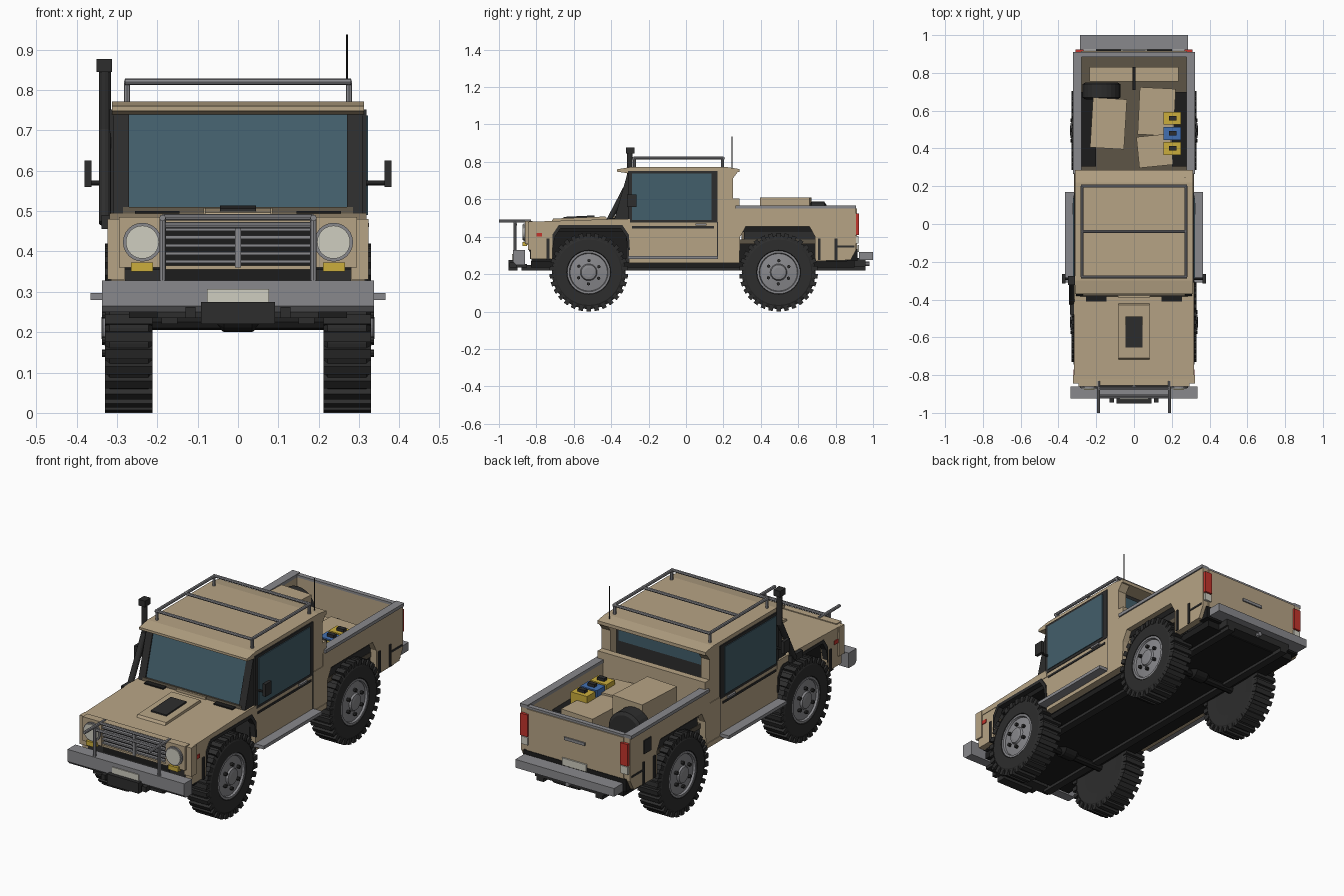
import bpy, bmesh, math
from mathutils import Vector, Matrix


def mat(name, r, g, b):
    m = bpy.data.materials.new(name)
    m.diffuse_color = (r, g, b, 1)
    return m


BEIGE = mat("beige paint", 0.47, 0.37, 0.235)
TAUPE = mat("taupe liner", 0.11, 0.09, 0.062)
BLACK = mat("black", 0.012, 0.012, 0.012)
DARK = mat("dark rubber", 0.026, 0.026, 0.026)
GRAY = mat("gray metal", 0.25, 0.25, 0.265)
GLASS = mat("tinted glass", 0.055, 0.112, 0.145)
RED = mat("red lamp", 0.55, 0.035, 0.025)
YELLOW = mat("yellow", 0.60, 0.42, 0.045)
BLUE = mat("blue", 0.055, 0.16, 0.44)
CREAM = mat("cream lamp", 0.62, 0.61, 0.53)


def finish(name, bm, m):
    bmesh.ops.recalc_face_normals(bm, faces=bm.faces)
    me = bpy.data.meshes.new(name)
    bm.to_mesh(me)
    bm.free()
    me.materials.append(m)
    ob = bpy.data.objects.new(name, me)
    bpy.context.collection.objects.link(ob)
    return ob


def box(name, x, y, z, m, both=False, rot=0.0):
    """Box from (min, max) ranges; both=True adds the x mirror image."""
    bm = bmesh.new()
    c = Vector([(a[0] + a[1]) / 2 for a in (x, y, z)])
    s = [a[1] - a[0] for a in (x, y, z)]
    for sg in ((1, -1) if both else (1,)):
        mx = Matrix.Translation((c.x * sg, c.y, c.z)) @ Matrix.Rotation(rot, 4, 'Z') @ Matrix.Diagonal((*s, 1))
        bmesh.ops.create_cube(bm, size=1, matrix=mx)
    return finish(name, bm, m)


def side_prism(name, pts, x, m, both=False):
    """Extrude a (y, z) outline along x."""
    bm = bmesh.new()
    for sg in ((1, -1) if both else (1,)):
        f = bm.faces.new([bm.verts.new((x[0] * sg, *p)) for p in pts])
        g = bmesh.ops.extrude_face_region(bm, geom=[f])
        bmesh.ops.translate(bm, vec=((x[1] - x[0]) * sg, 0, 0),
                            verts=[v for v in g['geom'] if isinstance(v, bmesh.types.BMVert)])
    return finish(name, bm, m)


def rods(name, segs, r, m, sides=8):
    """Straight round bars between point pairs."""
    bm = bmesh.new()
    for p, q in segs:
        p, q = Vector(p), Vector(q)
        d = q - p
        mx = Matrix.Translation((p + q) / 2) @ d.to_track_quat('Z', 'Y').to_matrix().to_4x4()
        bmesh.ops.create_cone(bm, cap_ends=True, segments=sides, radius1=r, radius2=r, depth=d.length, matrix=mx)
    return finish(name, bm, m)


def lathe(name, prof, mx, m, segs=32):
    """Revolve an (x, radius) profile around the x axis."""
    bm = bmesh.new()
    rings = [[bm.verts.new(mx @ Vector((x, r * math.cos(math.tau * i / segs), r * math.sin(math.tau * i / segs))))
              for i in range(segs)] for x, r in prof]
    for a, b in zip(rings, rings[1:]):
        for i in range(segs):
            j = (i + 1) % segs
            bm.faces.new((a[i], a[j], b[j], b[i]))
    bm.faces.new(rings[0])
    bm.faces.new(rings[-1])
    return finish(name, bm, m)


# Wheels: tyre, tread lugs, rim, hub and bolts
for yc in (-0.52, 0.495):
    for s in (1, -1):
        T = Matrix.Translation((0, yc, 0.21)) @ Matrix.Diagonal((s, 1, 1, 1))
        lathe("tyre", [(0.215, 0.12), (0.212, 0.175), (0.222, 0.197), (0.318, 0.197), (0.33, 0.175),
                       (0.33, 0.118), (0.318, 0.112)], T, DARK)
        lathe("rim", [(0.30, 0.115), (0.328, 0.115), (0.328, 0.104), (0.318, 0.10), (0.326, 0.045),
                      (0.335, 0.04), (0.338, 0.025)], T, GRAY)
        bm, bolts = bmesh.new(), []
        for i in range(30):
            R = T @ Matrix.Rotation(math.tau * i / 30, 4, 'X')
            bmesh.ops.create_cube(bm, size=1, matrix=R @ Matrix.Translation((0.271, 0, 0.195))
                                  @ Matrix.Diagonal((0.118, 0.024, 0.03, 1)))
        finish("tread_lugs", bm, DARK)
        for i in range(6):
            a = math.tau * i / 6 + 0.5
            p = (yc + 0.062 * math.cos(a), 0.21 + 0.062 * math.sin(a))
            bolts.append(((s * 0.31, *p), (s * 0.337, *p)))
        rods("wheel_bolts", bolts, 0.009, DARK)

# Chassis: underside plate, axles, differentials, arch liners
box("underside", (-0.27, 0.27), (-0.83, 0.90), (0.235, 0.27), BLACK)
box("frame_rails", (0.15, 0.19), (-0.88, 0.96), (0.22, 0.25), DARK, True)
for yc in (-0.52, 0.495):
    rods("axle", [((-0.22, yc, 0.225), (0.22, yc, 0.225))], 0.02, BLACK)
    lathe("differential", [(-0.06, 0.02), (-0.035, 0.04), (0.035, 0.04), (0.06, 0.02)],
          Matrix.Translation((0, yc, 0.24)), BLACK, 16)
    box("arch_liner", (0.2, 0.285), (yc - 0.19, yc + 0.2), (0.425, 0.465), BLACK, True)
box("engine_bay", (-0.21, 0.21), (-0.825, -0.3), (0.25, 0.475), BLACK)
box("bed_underbody", (-0.205, 0.205), (0.26, 0.89), (0.25, 0.37), BLACK)

# Body sides with wheel arches
side_prism("body_side", [(-0.83, 0.28), (-0.835, 0.475), (-0.37, 0.49), (0.25, 0.485), (0.25, 0.55), (0.91, 0.55),
                         (0.91, 0.33), (0.88, 0.275), (0.69, 0.27), (0.69, 0.40), (0.66, 0.455), (0.32, 0.455),
                         (0.29, 0.40), (0.285, 0.26), (-0.305, 0.26), (-0.31, 0.40), (-0.34, 0.455),
                         (-0.68, 0.455), (-0.71, 0.40), (-0.715, 0.28)], (0.28, 0.315), BEIGE, True)
side_prism("arch_flare", [(-0.715, 0.33), (-0.70, 0.40), (-0.67, 0.445), (-0.35, 0.445), (-0.32, 0.40), (-0.31, 0.33),
                          (-0.30, 0.33), (-0.305, 0.41), (-0.34, 0.462), (-0.68, 0.462), (-0.715, 0.41)],
           (0.29, 0.32), DARK, True)
side_prism("hood", [(-0.84, 0.455), (-0.84, 0.48), (-0.37, 0.495), (-0.3, 0.495), (-0.3, 0.455)], (-0.318, 0.318), BEIGE)
box("cab_floor", (-0.29, 0.29), (-0.32, 0.26), (0.262, 0.485), DARK)
side_prism("hood_bulge", [(-0.72, 0.48), (-0.71, 0.497), (-0.43, 0.508), (-0.42, 0.49)], (-0.082, 0.082), BEIGE)
side_prism("hood_vent", [(-0.655, 0.49), (-0.655, 0.506), (-0.49, 0.514), (-0.49, 0.49)], (-0.045, 0.045), DARK)
box("cowl_vent", (0.145, 0.255), (-0.41, -0.375), (0.485, 0.50), BLACK, True)
box("sill", (0.29, 0.318), (-0.29, 0.28), (0.26, 0.285), BEIGE, True)

# Front face: headlamps, grille, indicators
box("lamp_panel", (0.185, 0.295), (-0.86, -0.82), (0.36, 0.485), BEIGE, True)
box("front_corner", (0.28, 0.323), (-0.845, -0.80), (0.33, 0.48), BEIGE, True)
box("grille_back", (-0.19, 0.19), (-0.84, -0.82), (0.32, 0.47), BLACK)
box("front_lower_panel", (-0.28, 0.28), (-0.835, -0.81), (0.28, 0.355), DARK)
box("grille_lip", (-0.19, 0.19), (-0.855, -0.83), (0.355, 0.365), BEIGE)
box("grille_top", (-0.19, 0.19), (-0.855, -0.82), (0.468, 0.485), BEIGE)
for z in (0.375, 0.395, 0.415, 0.435, 0.455):
    box("grille_bar", (-0.185, 0.185), (-0.855, -0.835), (z - 0.004, z + 0.004), GRAY)
box("grille_post", (-0.008, 0.008), (-0.86, -0.835), (0.36, 0.47), GRAY)
for s in (1, -1):
    rods("headlamp_ring", [((s * 0.237, -0.83, 0.423), (s * 0.237, -0.868, 0.423))], 0.048, GRAY, 24)
    rods("headlamp", [((s * 0.237, -0.83, 0.423), (s * 0.237, -0.873, 0.423))], 0.041, CREAM, 24)
box("indicator", (0.21, 0.265), (-0.875, -0.85), (0.35, 0.373), YELLOW, True)

# Front bumper, winch and bull bar
side_prism("front_bumper", [(-0.925, 0.265), (-0.925, 0.328), (-0.86, 0.328), (-0.86, 0.25), (-0.91, 0.25)],
           (-0.337, 0.337), GRAY)
box("bumper_underside", (-0.20, 0.20), (-0.91, -0.85), (0.235, 0.255), DARK)
box("winch", (-0.092, 0.092), (-0.95, -0.9), (0.22, 0.275), DARK)
box("tow_hook", (0.105, 0.13), (-0.945, -0.9), (0.235, 0.262), DARK, True)
box("front_plate", (-0.077, 0.077), (-0.93, -0.92), (0.275, 0.307), CREAM)
bars = [((-0.187, -0.872, 0.485), (0.187, -0.872, 0.485)), ((-0.187, -0.91, 0.465), (0.187, -0.91, 0.465))]
for s in (1, -1):
    bars += [((s * 0.187, -1.0, 0.483), (s * 0.187, -0.83, 0.483)), ((s * 0.187, -0.915, 0.32), (s * 0.187, -0.915, 0.483))]
rods("bull_bar", bars, 0.008, GRAY)

# Cab: roof, pillars, windscreen, side and rear windows
side_prism("roof", [(-0.37, 0.748), (-0.37, 0.760), (-0.30, 0.772), (0.22, 0.772), (0.285, 0.762), (0.285, 0.745), (-0.30, 0.738)],
           (-0.312, 0.312), BEIGE)
side_prism("rear_pillar", [(0.165, 0.48), (0.165, 0.75), (0.28, 0.75), (0.25, 0.71), (0.25, 0.48)], (0.262, 0.312), BEIGE, True)
side_prism("windscreen_frame", [(-0.385, 0.485), (-0.31, 0.75), (-0.28, 0.75), (-0.28, 0.485)], (0.27, 0.308), DARK, True)
side_prism("windscreen", [(-0.372, 0.505), (-0.307, 0.742), (-0.297, 0.742), (-0.362, 0.505)], (-0.275, 0.275), GLASS)
side_prism("windscreen_base", [(-0.385, 0.485), (-0.38, 0.51), (-0.34, 0.51), (-0.34, 0.485)], (-0.285, 0.285), TAUPE)
box("wiper_cover", (-0.085, 0.085), (-0.39, -0.37), (0.49, 0.508), BEIGE)
box("window_frame", (0.295, 0.318), (-0.31, 0.168), (0.475, 0.752), DARK, True)
box("side_window", (0.30, 0.322), (-0.288, 0.137), (0.49, 0.737), GLASS, True)
box("rear_cab_frame", (-0.265, 0.265), (0.175, 0.2), (0.48, 0.75), DARK)
box("rear_window", (-0.245, 0.245), (0.195, 0.205), (0.645, 0.725), GLASS)
box("rear_window_ledge", (-0.262, 0.262), (0.19, 0.25), (0.48, 0.575), BEIGE)

# Doors: trim line, handle, step, mirror
box("door_trim", (0.30, 0.319), (-0.29, 0.15), (0.445, 0.456), DARK, True)
box("door_gap", (0.30, 0.3165), (0.166, 0.17), (0.285, 0.48), DARK, True)
box("door_handle", (0.30, 0.325), (0.05, 0.11), (0.460, 0.470), GRAY, True)
box("side_step", (0.30, 0.366), (-0.31, 0.17), (0.28, 0.297), GRAY, True)
box("mirror", (0.363, 0.38), (-0.315, -0.265), (0.56, 0.625), DARK, True)
rods("mirror_arm", [((s * 0.31, -0.29, 0.57), (s * 0.37, -0.29, 0.57)) for s in (1, -1)], 0.006, DARK)
box("side_marker", (0.30, 0.319), (-0.80, -0.77), (0.40, 0.42), RED, True)

# Fender slots and mud flaps
for y in (-0.745, 0.705, 0.795):
    box("panel_slot", (0.29, 0.32), (y, y + 0.015), (0.275, 0.39), DARK, True)
box("rear_slot", (0.29, 0.318), (0.80, 0.90), (0.343, 0.353), DARK, True)
box("fuel_flap", (-0.32, -0.30), (0.74, 0.80), (0.43, 0.50), DARK)

# Snorkel
rods("snorkel", [((-0.33, -0.42, 0.47), (-0.33, -0.30, 0.70)), ((-0.33, -0.30, 0.69), (-0.33, -0.30, 0.86))], 0.015, DARK, 12)
box("snorkel_base", (-0.338, -0.31), (-0.48, -0.39), (0.455, 0.49), DARK)
box("snorkel_head", (-0.35, -0.312), (-0.322, -0.275), (0.845, 0.877), DARK)

# Roof rack and aerial
rack = [((s * 0.275, -0.28, 0.82), (s * 0.275, 0.2, 0.82)) for s in (1, -1)]
rack += [((-0.28, y, 0.82), (0.28, y, 0.82)) for y in (-0.28, -0.04, 0.2)]
rack += [((s * 0.275, y, 0.76), (s * 0.275, y, 0.82)) for s in (1, -1) for y in (-0.275, 0.195)]
rods("roof_rack", rack, 0.008, GRAY)
rods("aerial", [((0.27, 0.245, 0.74), (0.27, 0.245, 0.937))], 0.003, BLACK, 6)

# Load bed
box("bed_floor", (-0.285, 0.285), (0.26, 0.89), (0.36, 0.385), TAUPE)
box("bed_front_wall", (-0.31, 0.31), (0.25, 0.285), (0.37, 0.605), BEIGE)
box("bed_wheel_box", (0.2, 0.283), (0.31, 0.70), (0.37, 0.465), DARK, True)
box("bed_rail", (0.278, 0.322), (0.265, 0.91), (0.55, 0.567), GRAY, True)
box("tailgate", (-0.28, 0.28), (0.885, 0.915), (0.335, 0.55), BEIGE)
box("tailgate_rail", (-0.28, 0.28), (0.885, 0.91), (0.55, 0.562), GRAY)
box("tailgate_handle", (-0.06, 0.06), (0.91, 0.922), (0.45, 0.465), GRAY)
box("rear_valance", (-0.295, 0.295), (0.86, 0.918), (0.27, 0.335), BLACK)
box("tail_lamp", (0.268, 0.31), (0.90, 0.925), (0.41, 0.525), RED, True)
box("reverse_lamp", (0.268, 0.308), (0.90, 0.922), (0.365, 0.405), CREAM, True)
box("rear_bumper", (-0.285, 0.285), (0.925, 1.0), (0.275, 0.318), GRAY)
box("bumper_mount", (-0.2, 0.2), (0.88, 0.96), (0.24, 0.285), DARK)
box("rear_plate", (-0.07, 0.07), (0.916, 0.924), (0.318, 0.355), CREAM)
rods("tow_bar", [((0, 0.9, 0.255), (0, 0.98, 0.255))], 0.012, GRAY)

# Cargo: crates, spare tyre, fuel cans, strap
box("large_crate", (-0.225, -0.045), (0.40, 0.665), (0.385, 0.61), BEIGE, rot=-0.06)
box("front_crate", (0.02, 0.20), (0.305, 0.47), (0.385, 0.50), BEIGE, rot=0.1)
box("rear_crate", (0.025, 0.215), (0.47, 0.72), (0.385, 0.49), BEIGE, rot=-0.05)
box("bed_step", (-0.235, 0.235), (0.755, 0.83), (0.385, 0.42), BEIGE)
box("bed_strap", (-0.008, 0.008), (0.71, 0.83), (0.385, 0.43), BLACK)
lathe("spare_tyre", [(-0.045, 0.055), (-0.045, 0.085), (-0.035, 0.1), (0.035, 0.1), (0.045, 0.085), (0.045, 0.055)],
      Matrix.Translation((-0.172, 0.705, 0.487)) @ Matrix.Rotation(math.pi / 2, 4, 'Z'), DARK, 24)
for y, m in ((0.40, YELLOW), (0.48, BLUE), (0.56, YELLOW)):
    box("fuel_can", (0.155, 0.25), (y - 0.034, y + 0.034), (0.42, 0.525), m)
    box("can_handle", (0.185, 0.225), (y - 0.012, y + 0.012), (0.52, 0.54), DARK)
